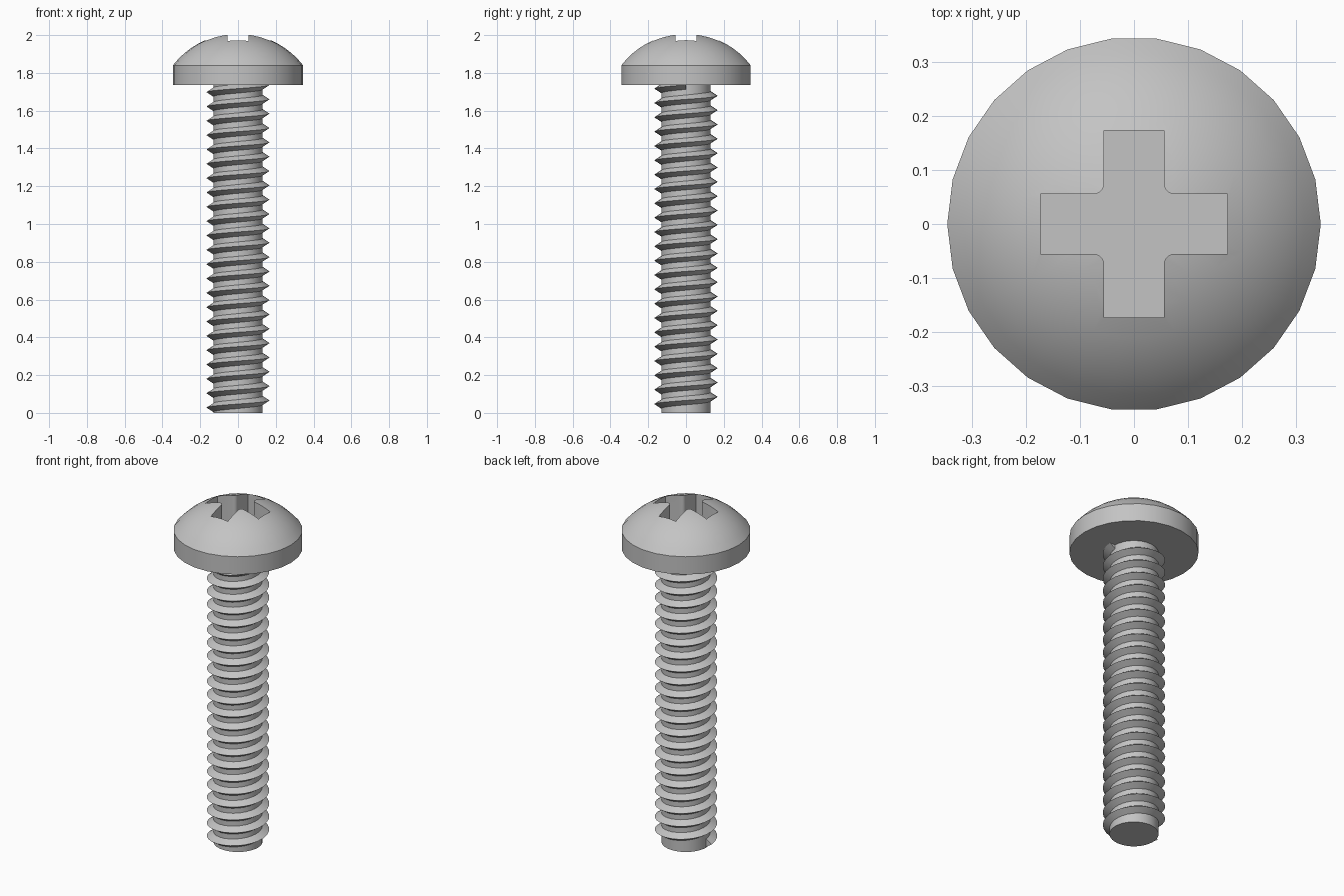
import bpy, bmesh, math
from mathutils import Vector

cube = bpy.data.objects.get("Cube")
if cube:
    bpy.data.objects.remove(cube, do_unlink=True)

HEAD_R, SHAFT_R, CREST_R = 0.345, 0.131, 0.167
HEAD_BASE, RIM_TOP, APEX = 1.735, 1.84, 2.009
PITCH, TURNS, STEPS = 0.0759, 22.5, 26

steel = bpy.data.materials.new("steel grey")
steel.use_nodes = True
grey = (0.55, 0.55, 0.55, 1)
steel.diffuse_color = grey
steel.node_tree.nodes["Principled BSDF"].inputs["Base Color"].default_value = grey


def make_object(name, bm):
    bmesh.ops.recalc_face_normals(bm, faces=bm.faces)
    mesh = bpy.data.meshes.new(name)
    bm.to_mesh(mesh)
    bm.free()
    mesh.materials.append(steel)
    obj = bpy.data.objects.new(name, mesh)
    bpy.context.collection.objects.link(obj)
    return obj


def activate(obj):
    bpy.ops.object.select_all(action='DESELECT')
    obj.select_set(True)
    bpy.context.view_layer.objects.active = obj


def smooth(obj):
    activate(obj)
    bpy.ops.object.shade_smooth_by_angle(angle=math.radians(30))


def lathe(name, profile, sides):
    """Revolve (radius, height) points that start and end on the axis."""
    bm = bmesh.new()
    verts = [bm.verts.new((r, 0, z)) for r, z in profile]
    edges = [bm.edges.new(pair) for pair in zip(verts, verts[1:])]
    bmesh.ops.spin(bm, geom=verts + edges, cent=(0, 0, 0), axis=(0, 0, 1),
                   angle=math.tau, steps=sides, use_duplicate=False)
    bmesh.ops.remove_doubles(bm, verts=bm.verts, dist=0.0001)
    return make_object(name, bm)


# Domed head: straight rim under a spherical cap
rise = APEX - RIM_TOP
ball = (HEAD_R ** 2 + rise ** 2) / (2 * rise)
sweep = math.asin(HEAD_R / ball)
dome = [(ball * math.sin(sweep * i / 9), APEX - ball + ball * math.cos(sweep * i / 9))
        for i in range(10)]
head = lathe("head", dome + [(HEAD_R, HEAD_BASE), (0, HEAD_BASE)], 26)

# Cross recess with rounded inner corners, cut into the head
ARM, HALF, FILLET, FLOOR = 0.173, 0.055, 0.02, 1.80
quarter = [Vector((ARM, -HALF)), Vector((ARM, HALF))]
centre = Vector((HALF + FILLET, HALF + FILLET))
for i in range(6):
    a = -math.pi / 2 - math.pi / 2 * i / 5
    quarter.append(centre + FILLET * Vector((math.cos(a), math.sin(a))))
bm = bmesh.new()
outline = []
for q in range(4):
    c, s = round(math.cos(q * math.pi / 2)), round(math.sin(q * math.pi / 2))
    outline += [bm.verts.new((c * p.x - s * p.y, s * p.x + c * p.y, FLOOR)) for p in quarter]
base = bm.faces.new(outline)
top = bmesh.ops.extrude_face_region(bm, geom=[base])["geom"]
bmesh.ops.translate(bm, vec=(0, 0, 0.4),
                    verts=[v for v in top if isinstance(v, bmesh.types.BMVert)])
cutter = make_object("recess_cutter", bm)
cutter.hide_render = True

activate(head)
cut = head.modifiers.new("cross_recess", 'BOOLEAN')
cut.operation = 'DIFFERENCE'
cut.solver = 'EXACT'
cut.object = cutter
bpy.ops.object.modifier_apply(modifier=cut.name)
bpy.data.objects.remove(cutter, do_unlink=True)
smooth(head)

# Plain core of the shaft
shaft = lathe("shaft", [(0, 0), (SHAFT_R, 0), (SHAFT_R, HEAD_BASE + 0.01),
                        (0, HEAD_BASE + 0.01)], 32)
smooth(shaft)

# Right-handed V thread swept up the shaft, with closed ends
HALF_WIDTH, START = 0.026, 0.028
section = [(SHAFT_R - 0.004, -HALF_WIDTH), (CREST_R, 0), (SHAFT_R - 0.004, HALF_WIDTH)]
bm = bmesh.new()
rings = []
for i in range(int(TURNS * STEPS) + 1):
    a = math.pi + math.tau * i / STEPS
    z = START + PITCH * i / STEPS
    rings.append([bm.verts.new((r * math.cos(a), r * math.sin(a), z + dz))
                  for r, dz in section])
for lower, upper in zip(rings, rings[1:]):
    for k in range(3):
        n = (k + 1) % 3
        bm.faces.new((lower[k], lower[n], upper[n], upper[k]))
bm.faces.new(rings[0])
bm.faces.new(rings[-1])
smooth(make_object("thread", bm))
